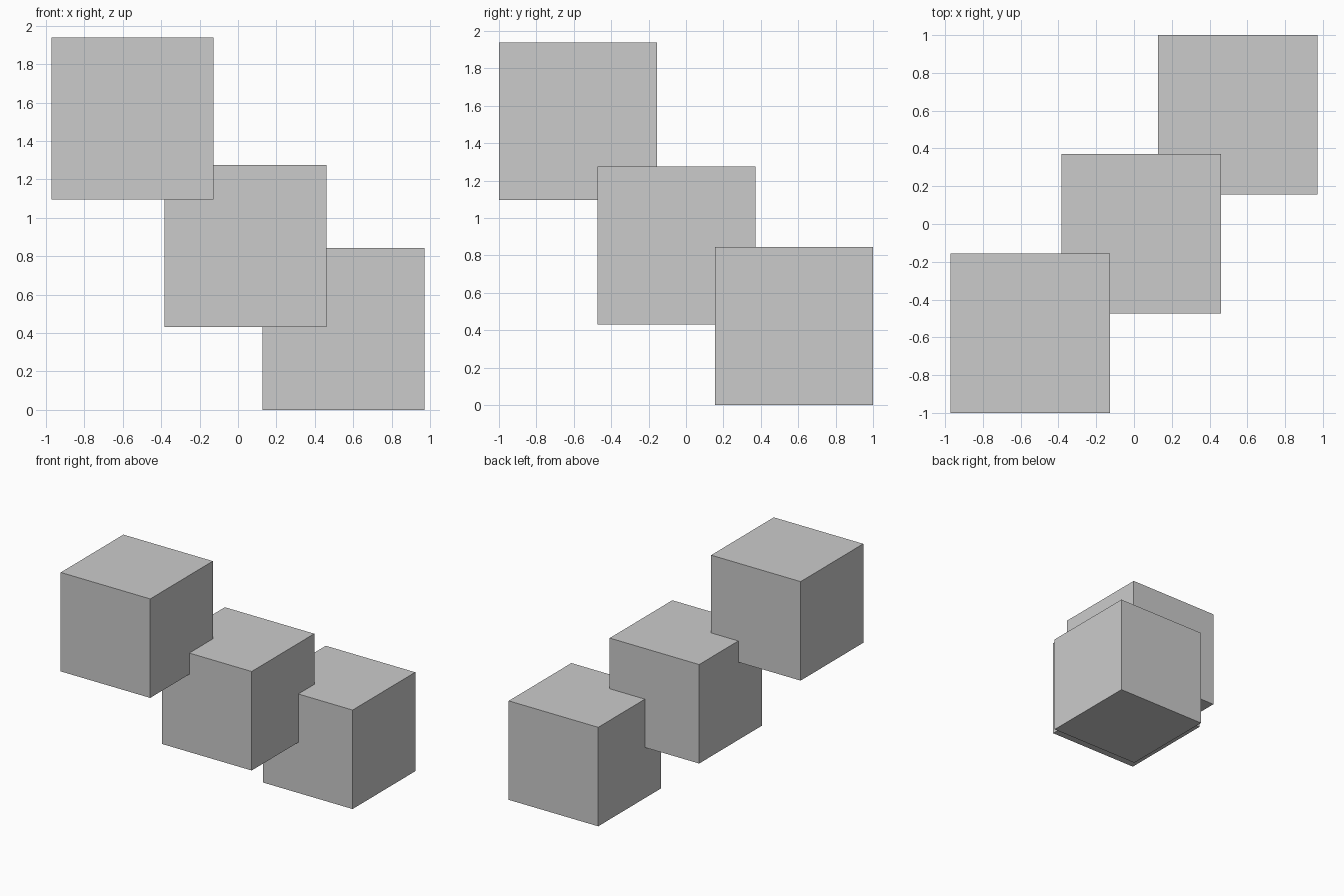
import bpy

if "Cube" in bpy.data.objects:
    bpy.data.objects.remove(bpy.data.objects["Cube"])

SIDE = 0.844


def cube(name, centre):
    bpy.ops.mesh.primitive_cube_add(size=SIDE, location=centre)
    bpy.context.object.name = name


# Three equal cubes overlapping at their corners, climbing towards the front left
cube("lower_cube", (0.55, 0.578, SIDE / 2))
cube("middle_cube", (0.038, -0.051, 0.854))
cube("upper_cube", (-0.55, -0.578, 1.517))
